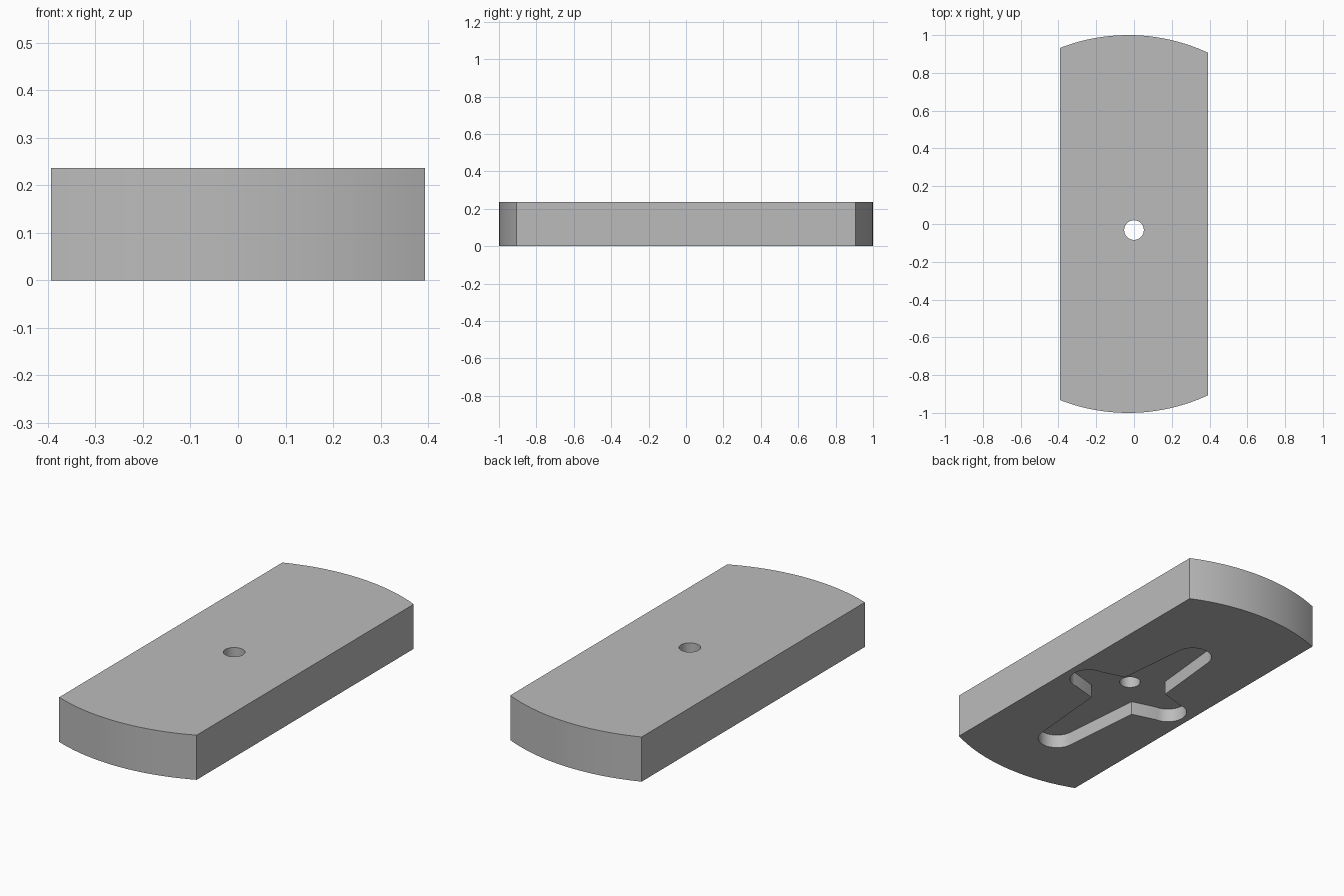
import bpy, bmesh
from math import sin, cos, pi, asin, radians

cube = bpy.data.objects.get("Cube")
if cube:
    bpy.data.objects.remove(cube, do_unlink=True)

HALF_W, HEIGHT, DEPTH = 0.393, 0.236, 0.073
ARC_X = -0.03                      # centre of the rounded ends
HUB_Y, HOLE_Y = -0.045, -0.032     # centre of the recess and of the hole

grey = bpy.data.materials.new("plain grey")
grey.use_nodes = True
colour = (0.5, 0.5, 0.5, 1)
grey.diffuse_color = colour
grey.node_tree.nodes["Principled BSDF"].inputs["Base Color"].default_value = colour


def arc(cx, cy, r, start, end, steps):
    angles = [start + (end - start) * i / steps for i in range(steps + 1)]
    return [(cx + r * cos(a), cy + r * sin(a)) for a in angles]


def prism(name, outline, z0, z1):
    """Extrude a counter-clockwise outline from z0 to z1."""
    bm = bmesh.new()
    face = bm.faces.new([bm.verts.new((x, y, z0)) for x, y in outline])
    top = bmesh.ops.extrude_face_region(bm, geom=[face])["geom"]
    moved = [v for v in top if isinstance(v, bmesh.types.BMVert)]
    bmesh.ops.translate(bm, verts=moved, vec=(0, 0, z1 - z0))
    bmesh.ops.recalc_face_normals(bm, faces=bm.faces)
    mesh = bpy.data.meshes.new(name)
    bm.to_mesh(mesh)
    bm.free()
    mesh.materials.append(grey)
    obj = bpy.data.objects.new(name, mesh)
    bpy.context.collection.objects.link(obj)
    return obj


# Bar with ends cut from one large circle
right = asin(HALF_W - ARC_X)
left = asin(HALF_W + ARC_X)
back = arc(ARC_X, 0, 1, pi / 2 - right, pi / 2 + left, 32)
front = [(x, -y) for x, y in reversed(back)]
bar = prism("bar", back + front, 0, HEIGHT)

# Cross-shaped recess: four tapered arms with round tips
TIP_R, CORNER = 0.095, 0.132
tips = [(0.26, HUB_Y), (0, 0.46), (-0.26, HUB_Y), (0, -0.605)]
cross = []
for i, (x, y) in enumerate(tips):
    turn = i * pi / 2
    cross += arc(x, y, TIP_R, turn - pi / 2, turn + pi / 2, 20)
    diagonal = turn + pi / 4
    reach = CORNER * 2 ** 0.5
    cross.append((reach * cos(diagonal), HUB_Y + reach * sin(diagonal)))

# Cutters for the recess and the through hole
hole = arc(0, HOLE_Y, 0.052, 0, 2 * pi, 40)[:-1]
for cutter in (prism("recess_cutter", cross, -0.1, DEPTH),
               prism("hole_cutter", hole, -0.2, HEIGHT + 0.1)):
    cutter.hide_render = True
    cutter.hide_set(True)
    cut = bar.modifiers.new(cutter.name, "BOOLEAN")
    cut.operation = "DIFFERENCE"
    cut.solver = "EXACT"
    cut.object = cutter

# Apply the cuts, then remove the cutters
bpy.context.view_layer.update()
graph = bpy.context.evaluated_depsgraph_get()
result = bpy.data.meshes.new_from_object(bar.evaluated_get(graph))
cutters = [m.object for m in bar.modifiers]
bar.modifiers.clear()
bar.data = result
for cutter in cutters:
    bpy.data.objects.remove(cutter, do_unlink=True)

bpy.ops.object.select_all(action="DESELECT")
bar.select_set(True)
bpy.context.view_layer.objects.active = bar
bpy.ops.object.shade_smooth_by_angle(angle=radians(12))
